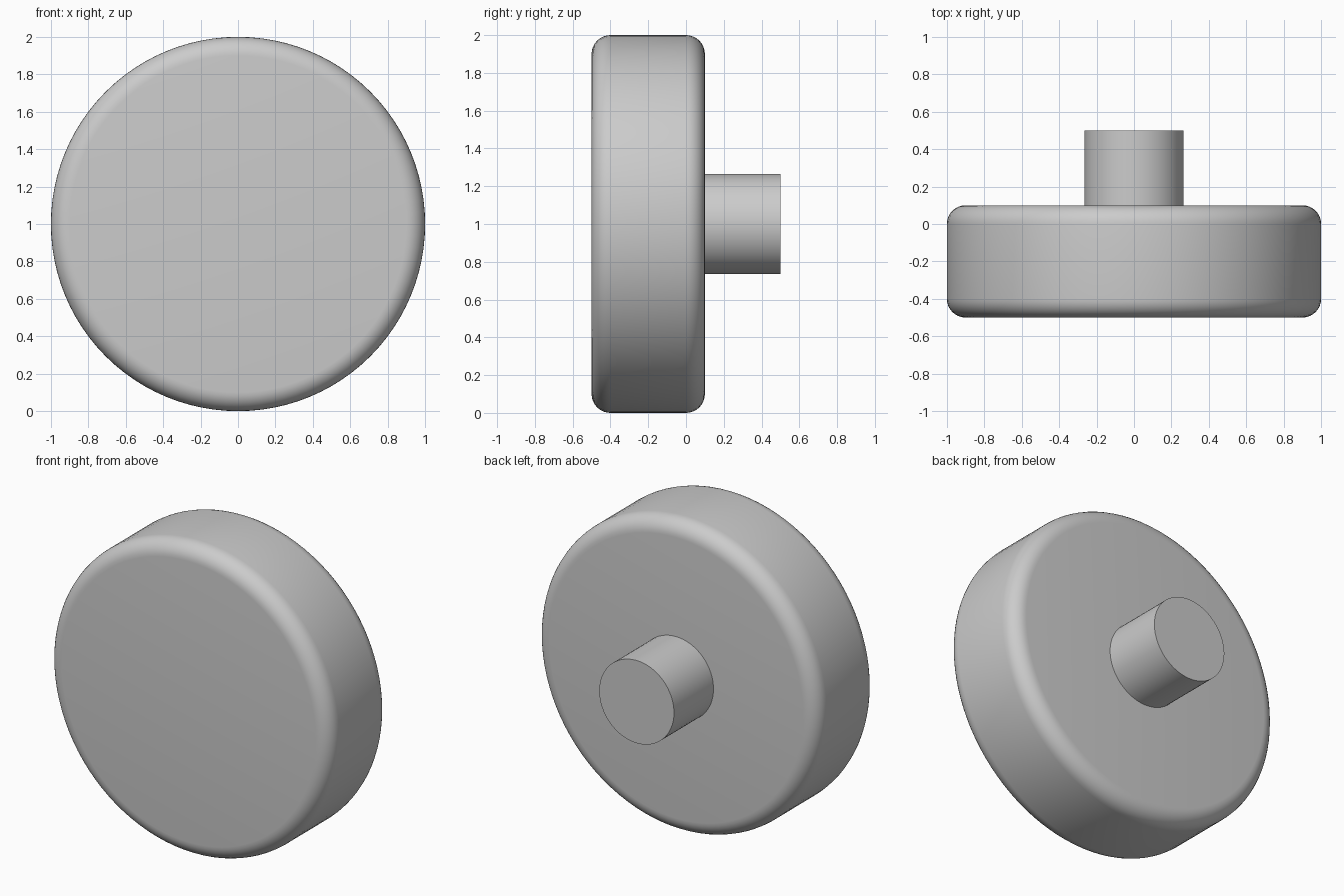
import bpy
import math

if "Cube" in bpy.data.objects:
    bpy.data.objects.remove(bpy.data.objects["Cube"], do_unlink=True)

# Plain grey for the whole model
GREY = (0.6, 0.6, 0.6, 1.0)
grey = bpy.data.materials.new("light grey")
grey.use_nodes = True
grey.diffuse_color = GREY
grey.node_tree.nodes["Principled BSDF"].inputs["Base Color"].default_value = GREY


def cylinder(name, radius, y_front, y_back, sides, bevel=0.0):
    """Cylinder lying along y, centred at height 1, with optional rounded rims."""
    bpy.ops.mesh.primitive_cylinder_add(
        vertices=sides, radius=radius, depth=y_back - y_front,
        location=(0, (y_front + y_back) / 2, 1), rotation=(math.pi / 2, 0, 0))
    obj = bpy.context.object
    obj.name = name
    obj.data.materials.append(grey)
    if bevel:
        mod = obj.modifiers.new("rounded rims", 'BEVEL')
        mod.width = bevel
        mod.segments = 8
        mod.limit_method = 'ANGLE'
        mod.angle_limit = math.radians(60)
        bpy.ops.object.modifier_apply(modifier=mod.name)
    bpy.ops.object.shade_smooth_by_angle(angle=math.radians(30))
    return obj


# Wide round disc with softened rims
cylinder("disc", 1.0, -0.5, 0.1, 96, bevel=0.1)

# Short stub on the back, sunk slightly into the disc
cylinder("stub", 0.265, 0.05, 0.5, 64)
